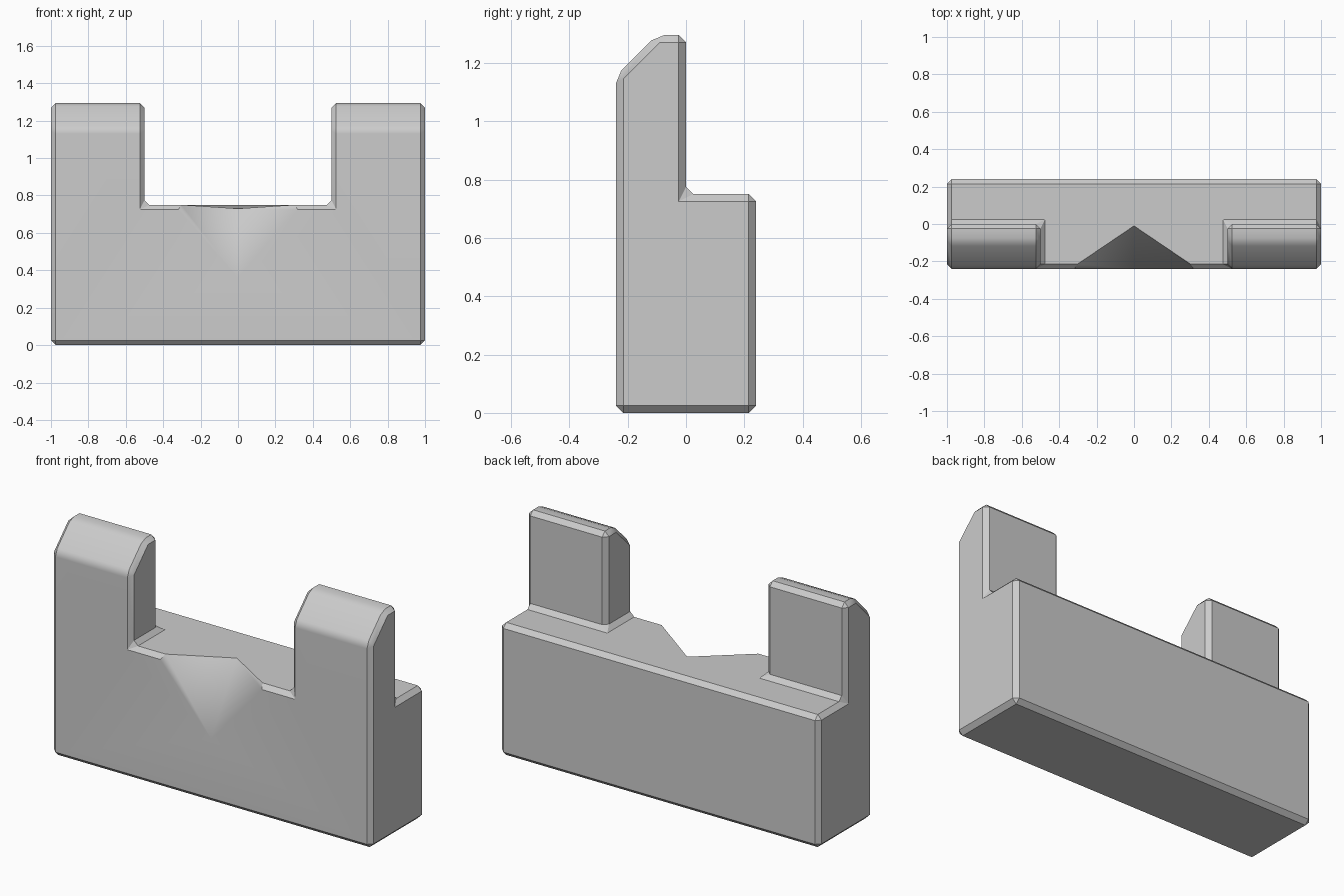
import bpy, bmesh, math
from mathutils import Vector

if "Cube" in bpy.data.objects:
    bpy.data.objects.remove(bpy.data.objects["Cube"])

FRONT, BACK, LEDGE, TOP = -0.24, 0.24, 0.75, 1.295
BEVEL = 0.025


def new_object(name, bm):
    mesh = bpy.data.meshes.new(name)
    bm.to_mesh(mesh)
    bm.free()
    obj = bpy.data.objects.new(name, mesh)
    bpy.context.collection.objects.link(obj)
    return obj


# Side profiles (y, z): full-width base and the two upright blocks
lower = [(0, LEDGE), (FRONT, LEDGE), (FRONT, 0), (BACK, 0), (BACK, LEDGE)]
upper = [(FRONT, LEDGE), (0, LEDGE), (0, TOP), (-0.10, TOP), (FRONT, 1.155)]

bm = bmesh.new()


def cap(profile, x):
    bm.faces.new([bm.verts.new((x, y, z)) for y, z in profile])


def skin(profile, x0, x1, skip_first):
    for i in range(1 if skip_first else 0, len(profile)):
        (ya, za), (yb, zb) = profile[i], profile[(i + 1) % len(profile)]
        bm.faces.new([bm.verts.new(p) for p in
                      ((x0, ya, za), (x1, ya, za), (x1, yb, zb), (x0, yb, zb))])


skin(lower, -0.5, 0.5, False)
for s in (-1, 1):
    skin(lower, 0.5 * s, s, True)
    skin(upper, 0.5 * s, s, True)
    cap(lower, s)
    cap(upper, s)
    cap(upper, 0.5 * s)

# Weld, clean up flat seams and chamfer every edge
bmesh.ops.remove_doubles(bm, verts=bm.verts[:], dist=1e-4)
bmesh.ops.recalc_face_normals(bm, faces=bm.faces[:])
bmesh.ops.dissolve_limit(bm, angle_limit=math.radians(2),
                         verts=bm.verts[:], edges=bm.edges[:])
bmesh.ops.bevel(bm, geom=bm.edges[:], offset=BEVEL, offset_type='OFFSET',
                segments=1, profile=0.5, affect='EDGES', clamp_overlap=False)
bmesh.ops.recalc_face_normals(bm, faces=bm.faces[:])
wall = new_object("battlement_wall", bm)

# Chip broken out of the front edge
apex, tip = Vector((0, -0.01, LEDGE)), Vector((0, FRONT, 0.36))
mid, ridge = (apex + tip) / 2, apex - tip
corners = [apex + ridge * 0.2, tip - ridge * 0.2]
for s in (-1, 1):
    corners.append(mid + (Vector((0.34 * s, FRONT, LEDGE)) - mid) * 1.5)
bm = bmesh.new()
v = [bm.verts.new(c) for c in corners]
for a, b, c in ((0, 1, 2), (0, 1, 3), (0, 2, 3), (1, 2, 3)):
    bm.faces.new((v[a], v[b], v[c]))
bmesh.ops.recalc_face_normals(bm, faces=bm.faces[:])
cutter = new_object("chip_cutter", bm)
cutter.hide_render = True

cut = wall.modifiers.new("chip", 'BOOLEAN')
cut.operation, cut.solver, cut.object = 'DIFFERENCE', 'EXACT', cutter
bpy.context.view_layer.objects.active = wall
wall.select_set(True)
bpy.ops.object.modifier_apply(modifier=cut.name)
bpy.data.objects.remove(cutter)

# Lower the back of the chip slightly, then keep only true corners sharp
bm = bmesh.new()
bm.from_mesh(wall.data)
min(bm.verts, key=lambda p: (p.co - apex).length).co.z = 0.73
bm.normal_update()
tip_vert = min(bm.verts, key=lambda p: (p.co - tip).length)
for f in bm.faces:
    f.smooth = True
for e in bm.edges:
    e.smooth = tip_vert in e.verts or e.calc_face_angle(0) < math.radians(30)
bm.to_mesh(wall.data)
bm.free()
weighted = wall.modifiers.new("weighted_normals", 'WEIGHTED_NORMAL')
weighted.keep_sharp = True
